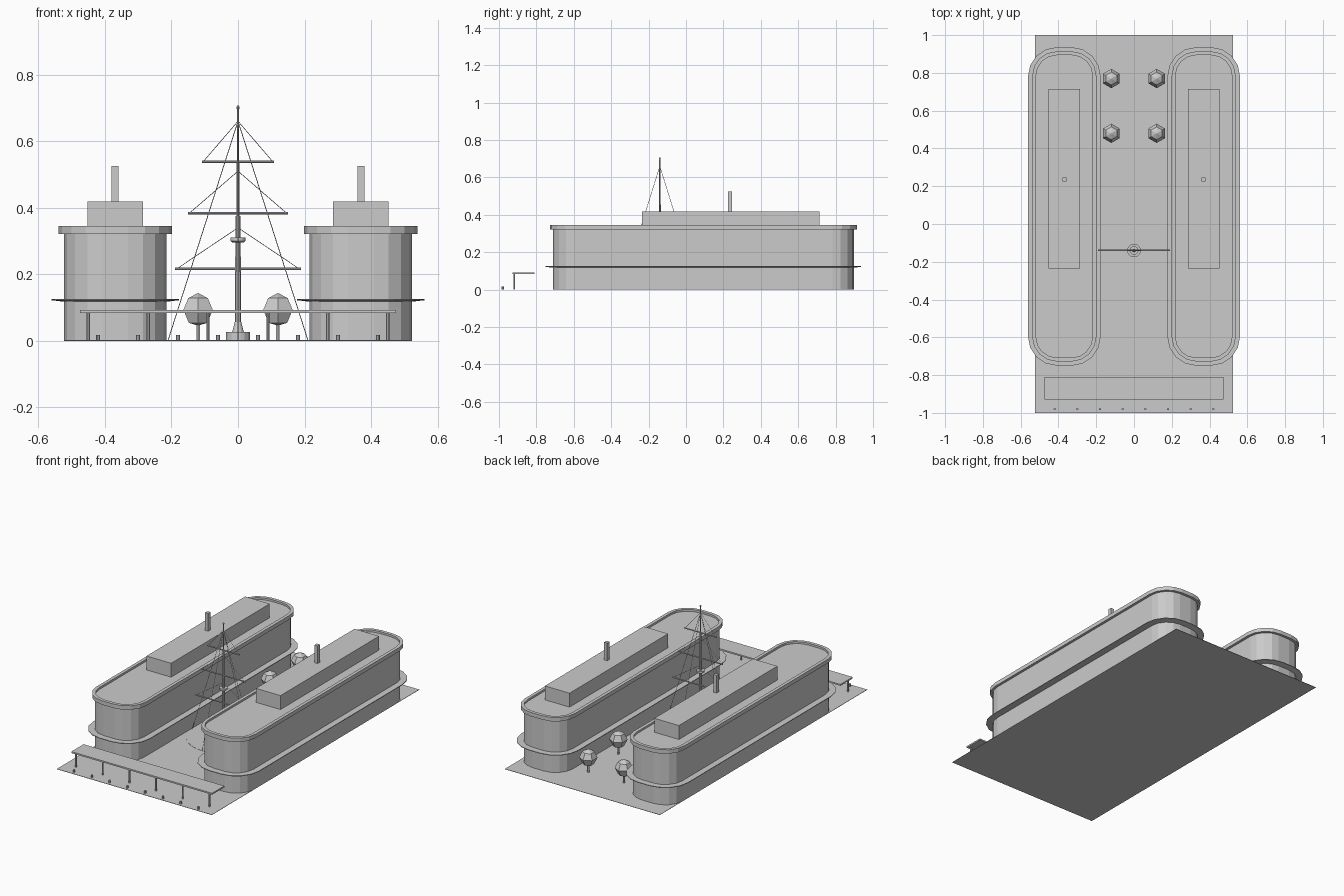
import bpy, bmesh, math
from mathutils import Vector

if "Cube" in bpy.data.objects:
    bpy.data.objects.remove(bpy.data.objects["Cube"])

GREY = bpy.data.materials.new("plain grey")
GREY.use_nodes = True
GREY.diffuse_color = (0.6, 0.6, 0.6, 1)
GREY.node_tree.nodes["Principled BSDF"].inputs["Base Color"].default_value = (0.6, 0.6, 0.6, 1)


def finish(name, bm):
    bmesh.ops.recalc_face_normals(bm, faces=bm.faces)
    mesh = bpy.data.meshes.new(name)
    bm.to_mesh(mesh)
    bm.free()
    mesh.materials.append(GREY)
    obj = bpy.data.objects.new(name, mesh)
    bpy.context.collection.objects.link(obj)
    return obj


def box(name, x, y, z):
    """Box from (low, high) ranges on each axis."""
    bm = bmesh.new()
    bmesh.ops.create_cube(bm, size=1)
    for v in bm.verts:
        v.co = [sum(r) / 2 + c * (r[1] - r[0]) for c, r in zip(v.co, (x, y, z))]
    return finish(name, bm)


def rod(name, a, b, r, sides=6):
    """Straight rod between two points."""
    a, b = Vector(a), Vector(b)
    bm = bmesh.new()
    bmesh.ops.create_cone(bm, cap_ends=True, segments=sides, radius1=r, radius2=r, depth=(b - a).length)
    turn = (b - a).to_track_quat('Z', 'Y')
    for v in bm.verts:
        v.co = turn @ v.co + (a + b) / 2
    return finish(name, bm)


def loft(name, rings, closed):
    """Skin a list of point loops; closed joins last to first, otherwise ends are capped."""
    bm = bmesh.new()
    loops = [[bm.verts.new(p) for p in ring] for ring in rings]
    pairs = list(zip(loops, loops[1:]))
    if closed:
        pairs.append((loops[-1], loops[0]))
    else:
        bm.faces.new(loops[0])
        bm.faces.new(loops[-1])
    for lo, hi in pairs:
        n = len(lo)
        for i in range(n):
            j = (i + 1) % n
            bm.faces.new((lo[i], lo[j], hi[j], hi[i]))
    return finish(name, bm)


def lathe(name, x, y, profile, sides):
    turns = [2 * math.pi * (i + 0.5) / sides for i in range(sides)]
    rings = [[(x + r * math.cos(t), y + r * math.sin(t), z) for t in turns] for r, z in profile]
    return loft(name, rings, False)


HALF_W, HALF_L, CORNER, MID_Y = 0.154, 0.805, 0.115, 0.093


def outline(cx, grow, z):
    """Rounded rectangle of the block plan, offset outward by grow."""
    pts = []
    for q, (sx, sy) in enumerate(((1, 1), (-1, 1), (-1, -1), (1, -1))):
        for i in range(5):
            t = math.pi / 2 * (q + i / 4)
            pts.append((cx + sx * (HALF_W - CORNER) + (CORNER + grow) * math.cos(t),
                        MID_Y + sy * (HALF_L - CORNER) + (CORNER + grow) * math.sin(t), z))
    return pts


# Paved ground and round mast plaza
box("ground", (-0.523, 0.523), (-1, 1), (0, 0.002))
MAST_Y = -0.14
lathe("mast_plaza", 0, MAST_Y, [(0.205, 0), (0.205, 0.003)], 32)

# Two long rounded blocks
for side, cx in (("right", -0.369), ("left", 0.369)):
    loft(side + "_block", [outline(cx, 0, 0), outline(cx, 0, 0.333)], False)
    loft(side + "_parapet", [outline(cx, g, z) for g, z in
         ((-0.004, 0.321), (0.016, 0.321), (0.016, 0.345), (-0.004, 0.345))], True)
    loft(side + "_canopy", [outline(cx, g, z) for g, z in
         ((-0.004, 0.117), (0.038, 0.122), (0.038, 0.126), (-0.004, 0.126))], True)
    box(side + "_penthouse", (cx - 0.083, cx + 0.083), (-0.236, 0.714), (0.33, 0.418))
    box(side + "_chimney", (cx - 0.0105, cx + 0.0105), (0.225, 0.247), (0.41, 0.526))

# Front walkway roof on posts, with bollards ahead of it
box("walkway_roof", (-0.475, 0.475), (-0.928, -0.81), (0.084, 0.093))
for i in range(6):
    x = -0.45 + 0.18 * i
    rod("walkway_post", (x, -0.918, 0), (x, -0.918, 0.086), 0.005, 8)
for i in range(8):
    x = -0.42 + 0.12 * i
    rod("bollard", (x, -0.98, 0), (x, -0.98, 0.018), 0.006, 8)

# Stepped mast with a lookout platform and ball top
lathe("mast_base", 0, MAST_Y, [(0.036, 0), (0.036, 0.026), (0.018, 0.026), (0.01, 0.056)], 16)
lathe("mast", 0, MAST_Y, [(0.01, 0.02), (0.008, 0.375), (0.0055, 0.375),
                          (0.0045, 0.535), (0.0035, 0.535), (0.003, 0.7)], 10)
lathe("lookout_platform", 0, MAST_Y, [(0.016, 0.295), (0.023, 0.3), (0.023, 0.311), (0.012, 0.311)], 16)
lathe("mast_ball", 0, MAST_Y, [(0.002, 0.694), (0.005, 0.698), (0.005, 0.703), (0.002, 0.707)], 8)

# Yards with their lifts
for half, z, top in ((0.19, 0.216, 0.34), (0.15, 0.384, 0.51), (0.108, 0.538, 0.66)):
    rod("yard", (-half, MAST_Y, z), (half, MAST_Y, z), 0.0038, 8)
    for s in (-1, 1):
        rod("yard_lift", (0, MAST_Y, top), (s * half * 0.97, MAST_Y, z), 0.001, 4)

# Stays down to the ground on four sides
for dx, dy in ((1, 0), (-1, 0), (0, 1), (0, -1)):
    rod("stay", (0, MAST_Y, 0.66), (0.21 * dx, MAST_Y + 0.205 * dy, 0.002), 0.0012, 4)

# Four clipped trees
for x in (-0.12, 0.12):
    for y in (0.48, 0.77):
        rod("tree_trunk", (x, y, 0), (x, y, 0.06), 0.006, 6)
        lathe("tree_crown", x, y, [(0.002, 0.046), (0.032, 0.054), (0.051, 0.093),
                                   (0.034, 0.128), (0.002, 0.143)], 6)
